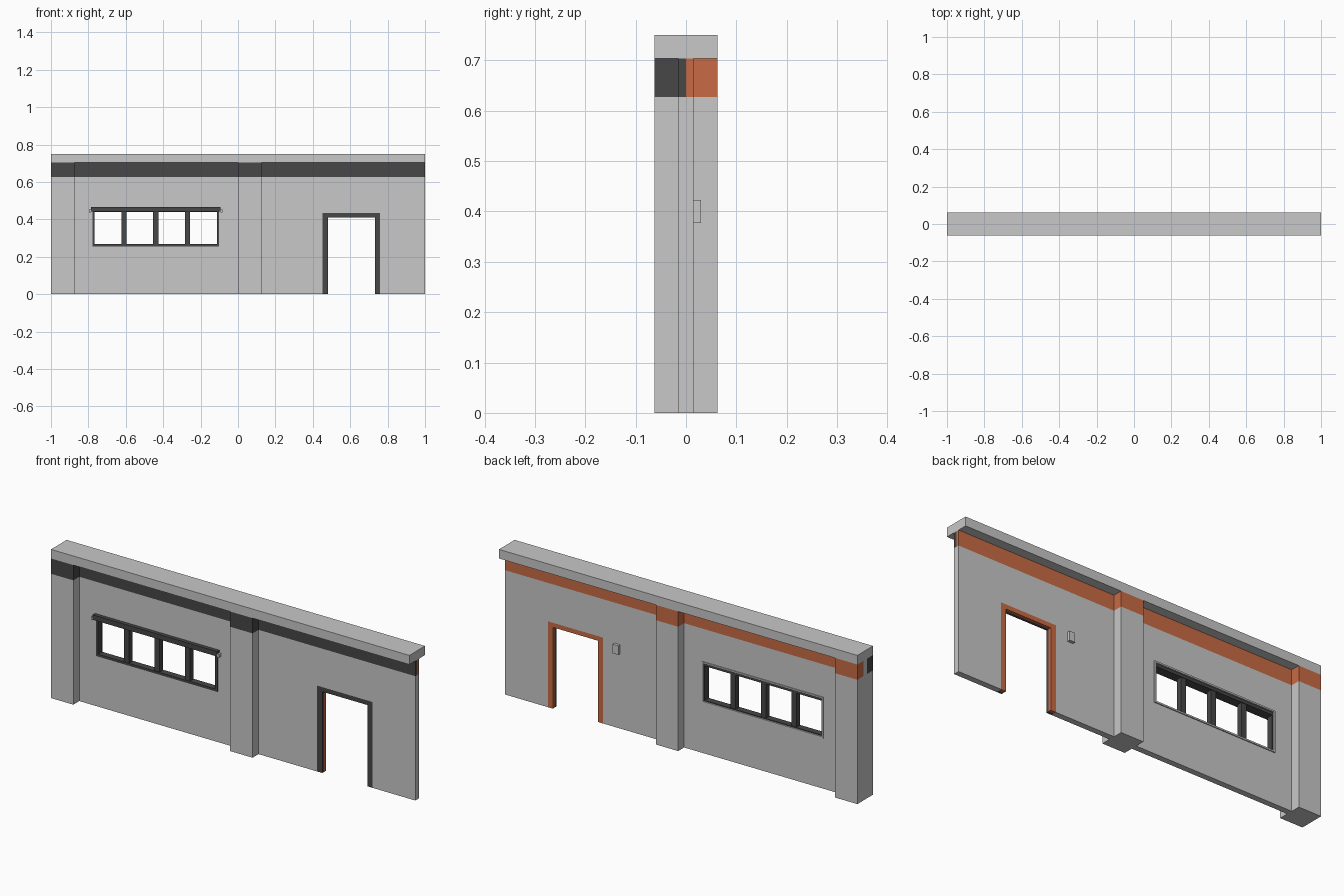
import bpy, bmesh

if "Cube" in bpy.data.objects:
    bpy.data.objects.remove(bpy.data.objects["Cube"])


def make_mat(name, rgb):
    m = bpy.data.materials.new(name)
    m.diffuse_color = (*rgb, 1)
    m.use_nodes = True
    m.node_tree.nodes["Principled BSDF"].inputs["Base Color"].default_value = m.diffuse_color
    return m


MATS = [make_mat("light grey", (0.578, 0.578, 0.578)),
        make_mat("charcoal", (0.063, 0.063, 0.063)),
        make_mat("burnt orange", (0.578, 0.147, 0.06))]
GREY, DARK, ORANGE = 0, 1, 2
D, W = 0.0625, 0.015           # pillar and wall half depths
BAND, TOP = 0.627, 0.704       # painted stripe heights


def cells(name, xs, ys, zs, solid=lambda x, y, z: True, colour=lambda x, y, z: GREY):
    """Solid made of grid cells; only outer faces are made, coloured by cell."""
    axes = (xs, ys, zs)
    n = [len(a) - 1 for a in axes]

    def mid(c):
        return [(axes[i][c[i]] + axes[i][c[i] + 1]) / 2 for i in range(3)]

    def filled(c):
        return all(0 <= c[i] < n[i] for i in range(3)) and solid(*mid(c))

    bm = bmesh.new()
    verts = {}

    def vert(k):
        if k not in verts:
            verts[k] = bm.verts.new([axes[i][k[i]] for i in range(3)])
        return verts[k]

    for c in [(i, j, k) for i in range(n[0]) for j in range(n[1]) for k in range(n[2])]:
        if not filled(c):
            continue
        for ax in range(3):
            u, v = (ax + 1) % 3, (ax + 2) % 3
            for side in (0, 1):
                nb = list(c)
                nb[ax] += 2 * side - 1
                if filled(nb):
                    continue
                loop = []
                for du, dv in ((0, 0), (1, 0), (1, 1), (0, 1)):
                    k = list(c)
                    k[ax] += side
                    k[u] += du
                    k[v] += dv
                    loop.append(vert(tuple(k)))
                f = bm.faces.new(loop if side else loop[::-1])
                f.material_index = colour(*mid(c))
    me = bpy.data.meshes.new(name)
    bm.to_mesh(me)
    bm.free()
    for m in MATS:
        me.materials.append(m)
    ob = bpy.data.objects.new(name, me)
    bpy.context.collection.objects.link(ob)
    return ob


def box(name, x0, x1, y0, y1, z0, z1, col=GREY):
    return cells(name, [x0, x1], [y0, y1], [z0, z1], colour=lambda *p: col)


def two_tone(y):
    return DARK if y < 0 else ORANGE


# Window wall panel with opening and painted stripe
WX0, WX1, WZ0, WZ1 = -0.779, -0.101, 0.255, 0.462
cells("window_wall", [-0.875, WX0, WX1, 0], [-W, 0, W], [0, WZ0, WZ1, BAND, TOP],
      lambda x, y, z: not (WX0 < x < WX1 and WZ0 < z < WZ1),
      lambda x, y, z: two_tone(y) if z > BAND else GREY)

# Door wall panel with painted, flush door surround
cells("door_wall", [0.125, 0.452, 0.481, 0.733, 0.76, 1], [-W, 0, W],
      [0, 0.41, 0.433, BAND, TOP],
      lambda x, y, z: not (0.481 < x < 0.733 and z < 0.41),
      lambda x, y, z: two_tone(y) if z > BAND or (0.452 < x < 0.76 and z < 0.433) else GREY)

# Pillars, stripe wraps round each half
for name, x in (("end_pillar", -1), ("middle_pillar", 0)):
    cells(name, [x, x + 0.125], [-D, -W, W, D], [0, BAND, TOP],
          colour=lambda x, y, z: two_tone(y) if z > BAND and abs(y) > W else GREY)

# Coping along the top
box("coping", -1, 1, -D, D, TOP, 0.75)


# Window frame: dark liner with a thin grey rim at the back
def ring(name, t, y0, y1, top, col):
    cells(name, [WX0, WX0 + t, WX1 - t, WX1], [y0, y1], [WZ0, WZ0 + t, WZ1 - top, WZ1],
          lambda x, y, z: not (WX0 + t < x < WX1 - t and WZ0 + t < z < WZ1 - top),
          lambda *p: col)


ring("window_frame", 0.012, -0.02, 0.013, 0.022, DARK)
ring("window_back_rim", 0.008, 0.013, 0.02, 0.008, GREY)

# Mullions
for i, x in enumerate((-0.61, -0.44, -0.27)):
    box("mullion_%d" % (i + 1), x - 0.014, x + 0.014, -0.017, 0.01, WZ0 + 0.012, WZ1 - 0.022, DARK)

# Ledge over the window
box("window_ledge", -0.787, -0.094, -0.034, -W, 0.441, 0.466, DARK)
for name, x0, x1 in (("ledge_tip_left", -0.796, -0.787), ("ledge_tip_right", -0.094, -0.084)):
    box(name, x0, x1, -0.032, -W, 0.437, 0.453, GREY)

# Switch box on the back
box("switch_box", 0.357, 0.388, W, 0.03, 0.377, 0.423)
